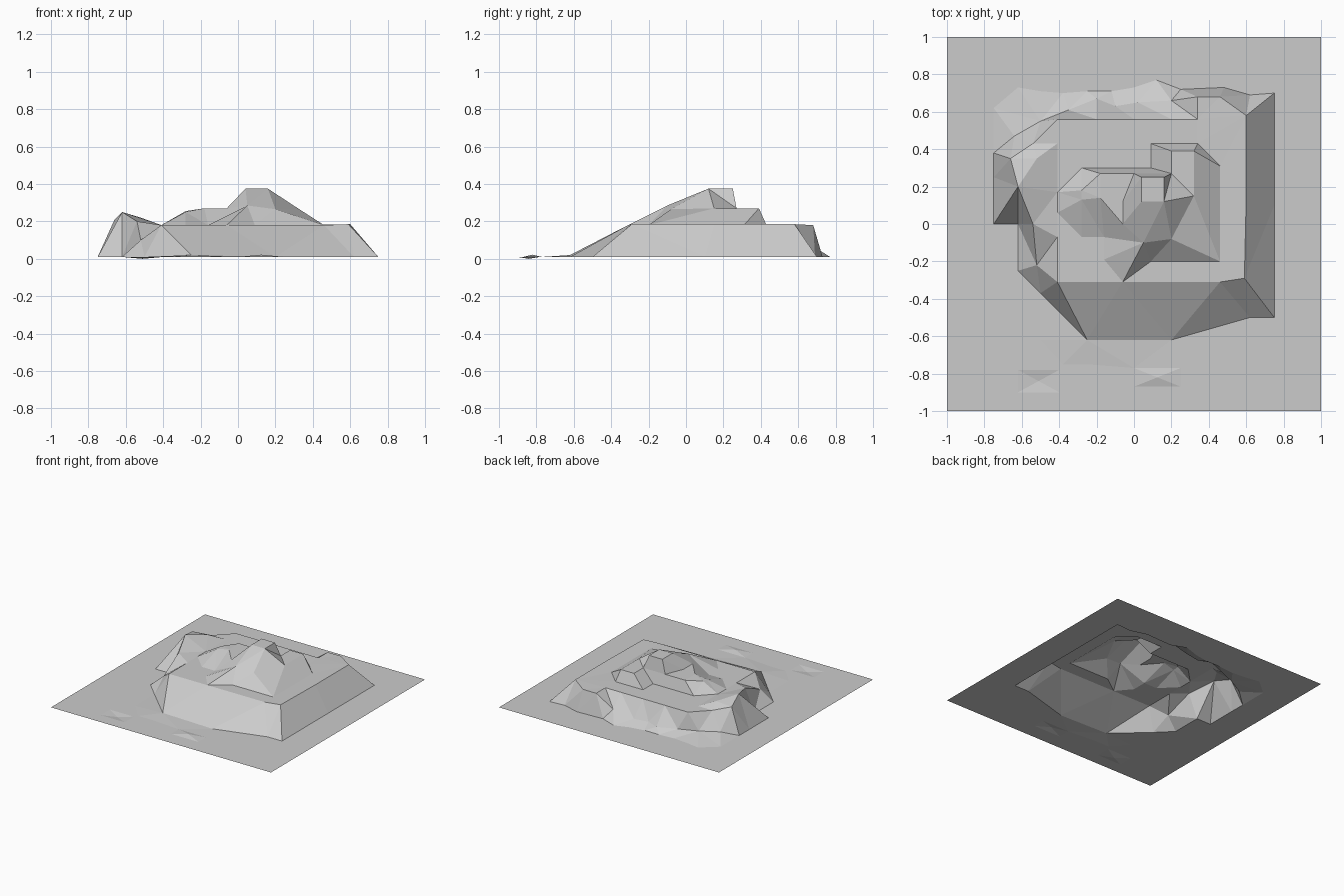
import bpy
from mathutils import Vector
from mathutils.geometry import delaunay_2d_cdt

if "Cube" in bpy.data.objects:
    bpy.data.objects.remove(bpy.data.objects["Cube"])

G = 0.01   # ground level
P = 0.18   # plateau level
points, edges = [], []


def contour(pts, z, closed=True):
    """Add a break line; a point may carry its own height as third value."""
    first = len(points)
    for p in pts:
        points.append((p[0], p[1], p[2] if len(p) > 2 else z))
    n = len(pts)
    for i in range(n if closed else n - 1):
        edges.append((first + i, first + (i + 1) % n))


def patch(x0, x1, y0, y1, z):
    """Shallow bump or dent in the ground."""
    contour([(x0, y0), (x1, y0), (x1, y1), (x0, y1)], G)
    points.append(((x0 + x1) / 2, (y0 + y1) / 2, z))


# ground border
contour([(-1, -1), (1, -1), (1, 1), (-1, 1)], G)

# foot of the hill
contour([(-.5, -.75), (-.38, -.75), (-.25, -.75), (-.25, -.62, .02), (.2, -.62),
         (.62, -.62), (.62, -.5), (.75, -.5), (.75, .1), (.75, .7), (.62, .69),
         (.48, .73), (.25, .72), (.12, .77), (0, .73), (-.12, .71), (-.25, .71),
         (-.38, .7), (-.5, .71), (-.62, .73), (-.75, .62), (-.75, .38), (-.75, .25),
         (-.75, 0), (-.62, 0), (-.62, -.25), (-.62, -.37), (-.5, -.37), (-.5, -.62)], G)

# crease under the back slope
contour([(.2, .66, .08), (.02, .65), (-.1, .63), (-.2, .67), (-.35, .61),
         (-.5, .55), (-.64, .47)], .045, closed=False)

# plateau rim with the raised ridge on the left
contour([(-.41, -.31), (-.16, -.31), (-.06, -.31), (.09, -.31), (.46, -.31),
         (.59, -.29, .185), (.6, .15, .185), (.6, .58, .185), (.46, .68), (.34, .68),
         (.34, .56), (.2, .56), (0, .56), (-.2, .56), (-.41, .56), (-.54, .43),
         (-.66, .35, .21), (-.62, .2, .25), (-.54, 0, .2), (-.41, -.07)], P)
contour([(-.41, .43), (-.41, .3), (-.41, .17), (-.41, .06), (-.41, -.07)], P, closed=False)
points.append((-.52, .35, .22))
points.append((-.52, -.22, .10))

# foot of the upper tier
contour([(-.06, -.31), (.09, -.2), (.27, -.2), (.46, -.2), (.46, .31), (.34, .43),
         (.09, .43), (.09, .3), (-.1, .3), (-.28, .3), (-.41, .17), (-.41, .06),
         (-.28, -.07), (-.16, -.07), (-.16, -.19)], P)

# top of the upper tier
contour([(.05, -.1, .285), (.2, -.08, .265), (.32, .15), (.32, .39), (.2, .39),
         (.2, .27), (0, .27), (-.18, .27), (-.28, .18, .255), (-.28, .13, .25),
         (-.18, .14), (-.06, .12), (-.06, 0)], .27)

# summit
contour([(.04, .12), (.16, .12), (.16, .25), (.04, .25)], .375)

# ground unevenness in front
patch(0, .25, -.87, -.77, .022)
patch(-.62, -.4, -.9, -.78, 0)

# triangulate the break lines into one terrain sheet
flat = [Vector(p[:2]) for p in points]
co, _, faces, origin, _, _ = delaunay_2d_cdt(flat, edges, [], 0, 1e-4)
verts = []
for c, src in zip(co, origin):
    i = src[0] if src else min(range(len(flat)), key=lambda k: (flat[k] - c).length)
    verts.append((c.x, c.y, points[i][2]))

mesh = bpy.data.meshes.new("terrain_hill")
mesh.from_pydata(verts, [], faces)
mesh.update()
terrain = bpy.data.objects.new("terrain_hill", mesh)
bpy.context.collection.objects.link(terrain)
